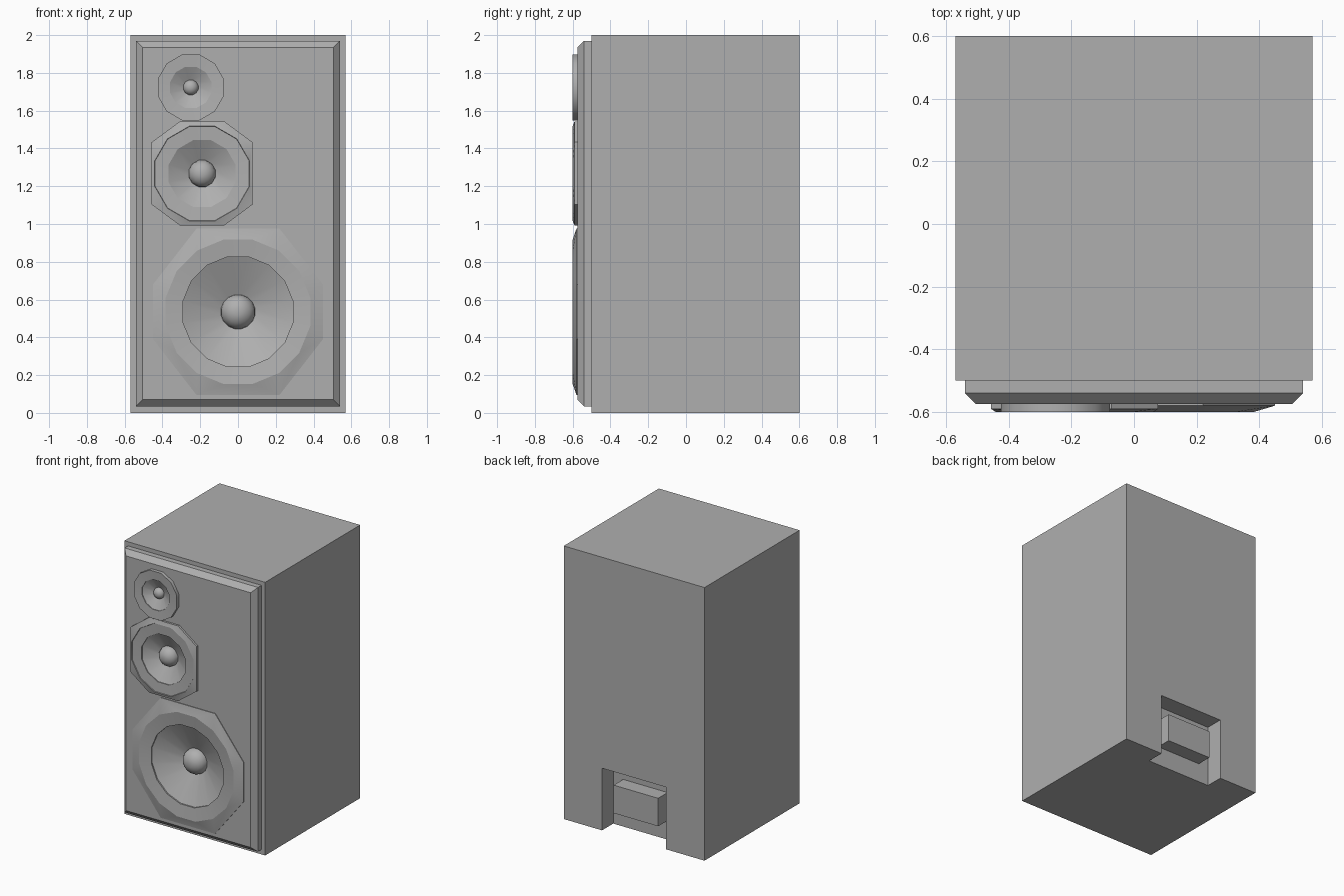
import bpy, bmesh, math

if "Cube" in bpy.data.objects:
    bpy.data.objects.remove(bpy.data.objects["Cube"])

grey = bpy.data.materials.new("dark_grey")
grey.diffuse_color = (.43, .43, .43, 1)
grey.use_nodes = True
grey.node_tree.nodes["Principled BSDF"].inputs["Base Color"].default_value = grey.diffuse_color


def make_object(name, bm):
    mesh = bpy.data.meshes.new(name)
    bm.to_mesh(mesh)
    bm.free()
    mesh.materials.append(grey)
    obj = bpy.data.objects.new(name, mesh)
    bpy.context.collection.objects.link(obj)
    return obj


def select_only(obj):
    bpy.ops.object.select_all(action='DESELECT')
    obj.select_set(True)
    bpy.context.view_layer.objects.active = obj


def loop(bm, pts, y):
    """Closed loop of (x, z) points at depth y; returns verts and edges."""
    vs = [bm.verts.new((x, y, z)) for x, z in pts]
    return vs, [bm.edges.new((vs[i - 1], vs[i])) for i in range(len(vs))]


def ngon(n, r, cx, cz):
    return [(cx + r * math.cos((i + .5) * math.tau / n),
             cz + r * math.sin((i + .5) * math.tau / n)) for i in range(n)]


def rect(x0, x1, z0, z1):
    return [(x0, z0), (x1, z0), (x1, z1), (x0, z1)]


def octagon(cx, cz, hx, hz, fx, fz):
    """Irregular octagon: half sizes hx, hz and half flat lengths fx, fz."""
    return [(cx + x, cz + z) for x, z in (
        (hx, -fz), (hx, fz), (fx, hz), (-fx, hz),
        (-hx, fz), (-hx, -fz), (-fx, -hz), (fx, -hz))]


def loft(name, sections, cap_back=True):
    """Bridge a back-to-front series of (points, y) sections."""
    bm = bmesh.new()
    loops = [loop(bm, p, y) for p, y in sections]
    for (va, ea), (vb, eb) in zip(loops, loops[1:]):
        if len(va) == len(vb):
            for i in range(len(va)):
                bm.faces.new((va[i - 1], va[i], vb[i], vb[i - 1]))
        else:
            bmesh.ops.bridge_loops(bm, edges=ea + eb)
    if cap_back:
        bm.faces.new(loops[0][0])
    front = bm.faces.new(loops[-1][0])
    bmesh.ops.recalc_face_normals(bm, faces=bm.faces[:])
    if front.normal.y > 0:
        bmesh.ops.reverse_faces(bm, faces=bm.faces[:])
    return make_object(name, bm)


def cut(obj, cutter):
    mod = obj.modifiers.new("cut", 'BOOLEAN')
    mod.operation = 'DIFFERENCE'
    mod.solver = 'EXACT'
    mod.object = cutter
    select_only(obj)
    bpy.ops.object.modifier_apply(modifier=mod.name)


def driver(name, n, cx, cz, plate, rings, dome_r, base_y):
    """Mounting plate, surround, cone and dust dome as one skin."""
    sections = list(plate)
    sections += [(ngon(n, r, cx, cz), y) for r, y in rings]
    for deg in (0, 16, 32, 48, 64, 78):
        a = math.radians(deg)
        sections.append((ngon(n, dome_r * math.cos(a), cx, cz),
                         base_y - .85 * dome_r * math.sin(a)))
    obj = loft(name, sections, cap_back=False)
    select_only(obj)
    bpy.ops.object.shade_smooth_by_angle(angle=math.radians(35))
    # crisp creases along the plate and surround rings
    mesh = obj.data
    depths = [y for _, y in plate] + [y for _, y in rings]
    for e in mesh.edges:
        ya, yb = (mesh.vertices[v].co.y for v in e.vertices)
        if abs(ya - yb) < 1e-5 and min(abs(ya - d) for d in depths) < 1e-5:
            e.use_edge_sharp = True
    return obj


# Cabinet and bevelled front baffle
cabinet = loft("cabinet", [(rect(-.57, .57, 0, 2), .6),
                           (rect(-.57, .57, 0, 2), -.5)])
baffle = loft("front_baffle", [(rect(-.54, .54, .035, 1.97), -.5),
                               (rect(-.54, .54, .035, 1.97), -.54),
                               (rect(-.505, .505, .07, 1.935), -.575)])

# Rear recess, open at the bottom, with a terminal block
notch = loft("notch_cutter", [(rect(-.26, .26, -.1, .455), .7),
                              (rect(-.26, .26, -.1, .455), .47)])
cut(cabinet, notch)
bpy.data.objects.remove(notch)
loft("terminal_block", [(rect(-.18, .18, .14, .345), .58),
                        (rect(-.18, .18, .14, .345), .47)])

# Driver openings through the baffle (the woofer also enters the cabinet)
for cx, cz, r, depth, targets in (
        (-.25, 1.723, .125, -.48, [baffle]),
        (-.19, 1.267, .205, -.48, [baffle]),
        (0, .535, .32, -.45, [baffle, cabinet])):
    hole = loft("hole_cutter", [(ngon(16, r, cx, cz), depth),
                                (ngon(16, r, cx, cz), -.7)])
    for target in targets:
        cut(target, hole)
    bpy.data.objects.remove(hole)

# Woofer on a large octagonal plate
plate = octagon(0, .535, .45, .44, .22, .145)
driver("woofer", 16, 0, .535, [(plate, -.574), (plate, -.58)],
       [(.39, -.6), (.296, -.588), (.296, -.578)], .092, -.487)

# Midrange on a smaller octagonal plate
plate = octagon(-.19, 1.268, .267, .275, .118, .165)
driver("midrange", 12, -.19, 1.267, [(plate, -.574), (plate, -.59)],
       [(.26, -.6), (.258, -.595), (.183, -.59), (.183, -.584)], .073, -.525)

# Tweeter with a round rim
driver("tweeter", 12, -.25, 1.723, [],
       [(.18, -.574), (.18, -.6), (.113, -.595), (.113, -.59)], .041, -.553)
